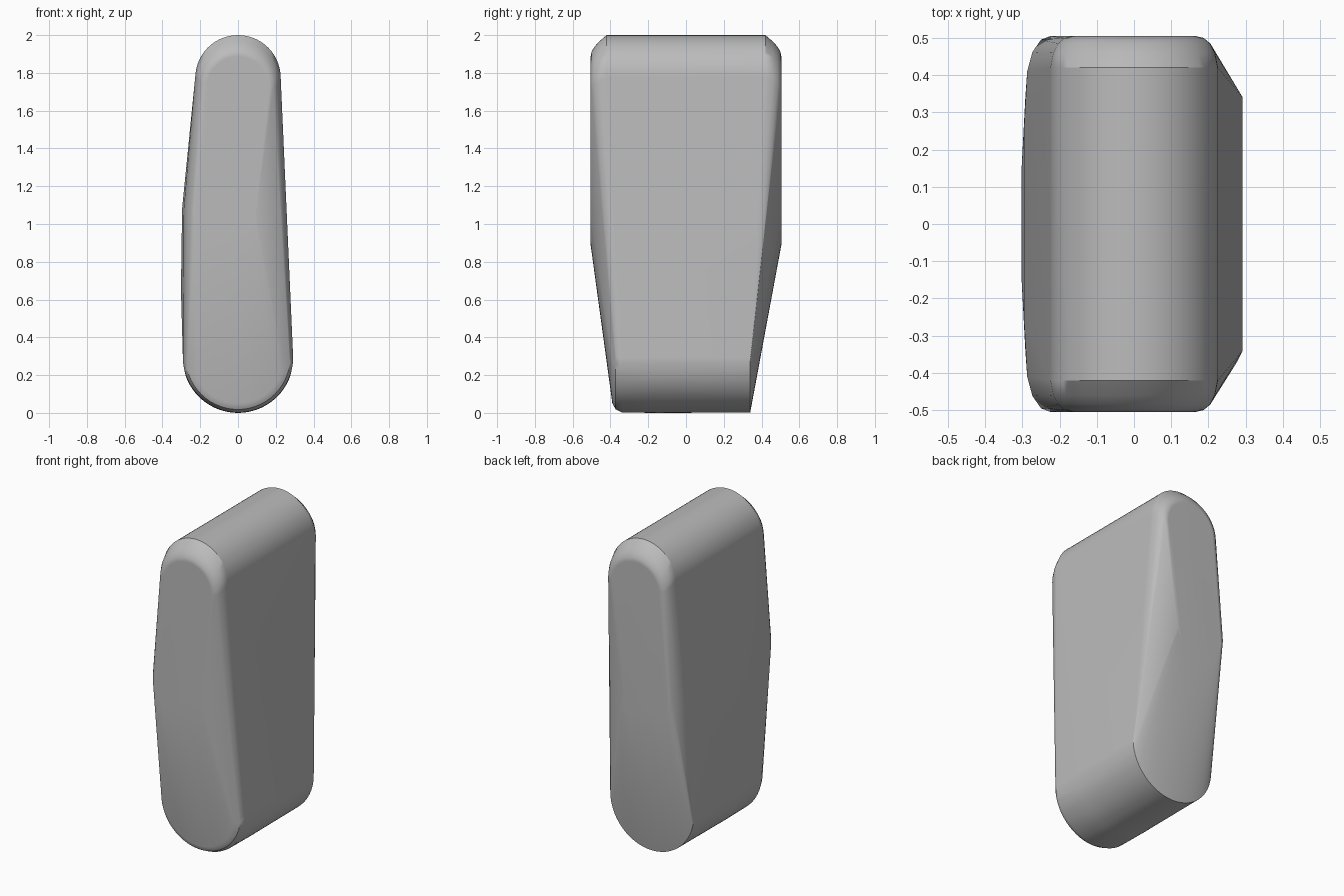
import bpy, bmesh, math

cube = bpy.data.objects.get("Cube")
if cube:
    bpy.data.objects.remove(cube, do_unlink=True)


def arc(cx, cz, r, y, start, end, steps=28):
    """Points on an arc in the plane of constant y (angles in degrees)."""
    pts = []
    for i in range(steps + 1):
        a = math.radians(start + (end - start) * i / steps)
        pts.append((cx + r * math.cos(a), y, cz + r * math.sin(a)))
    return pts


points = []
for side in (-1, 1):
    # Rounded top rim, filleted toward the flat end panel: depth, radius, centre height
    for y, r, cz in ((0.42, 0.226, 1.774), (0.46, 0.218, 1.748), (0.485, 0.205, 1.733),
                     (0.5, 0.187, 1.725), (0.505, 0.165, 1.722)):
        points += arc(0, cz, r, side * y, -10 if y > 0.5 else 0, 190 if y > 0.5 else 180)
    # Lower end of the flat panel
    points += arc(-0.065, 1.05, 0.16, side * 0.505, 170, 370)
    # Rounded bottom rim
    points += arc(0, 0.294, 0.292, side * 0.34, 180, 360)
    # Filleted swell on the -x broad side
    for x, y in ((-0.287, 0.41), (-0.273, 0.462), (-0.25, 0.495)):
        points.append((x, side * y, 1.08))
    points += [(-0.296, side * 0.25, 1.08), (-0.302, side * 0.15, 0.65)]
# Narrow bevel round the foot of the front
points += arc(0, 0.294, 0.244, -0.39, 180, 360)
points += arc(0, 0.294, 0.276, -0.372, 180, 360)
# Slight crown under the bottom
points += arc(0, 0.294, 0.294, -0.15, 200, 340)

# Wrap the sections in one skin
bm = bmesh.new()
for p in points:
    bm.verts.new(p)
hull = bmesh.ops.convex_hull(bm, input=bm.verts)
loose = {v for v in hull["geom_interior"] + hull["geom_unused"]
         if isinstance(v, bmesh.types.BMVert)}
bmesh.ops.delete(bm, geom=list(loose), context="VERTS")
bmesh.ops.remove_doubles(bm, verts=bm.verts, dist=0.001)
bmesh.ops.dissolve_limit(bm, angle_limit=math.radians(0.5), verts=bm.verts, edges=bm.edges)
bmesh.ops.recalc_face_normals(bm, faces=bm.faces)

mesh = bpy.data.meshes.new("tapered_body")
bm.to_mesh(mesh)
bm.free()
body = bpy.data.objects.new("tapered_body", mesh)
bpy.context.collection.objects.link(body)

# Plain grey
grey = bpy.data.materials.new("plain_grey")
grey.use_nodes = True
colour = (0.5, 0.5, 0.5, 1)
grey.diffuse_color = colour
grey.node_tree.nodes["Principled BSDF"].inputs["Base Color"].default_value = colour
mesh.materials.append(grey)

# Smooth shading with crisp edges
bpy.context.view_layer.objects.active = body
body.select_set(True)
bpy.ops.object.shade_smooth_by_angle(angle=math.radians(28))
weighted = body.modifiers.new("even_shading", "WEIGHTED_NORMAL")
weighted.keep_sharp = True
